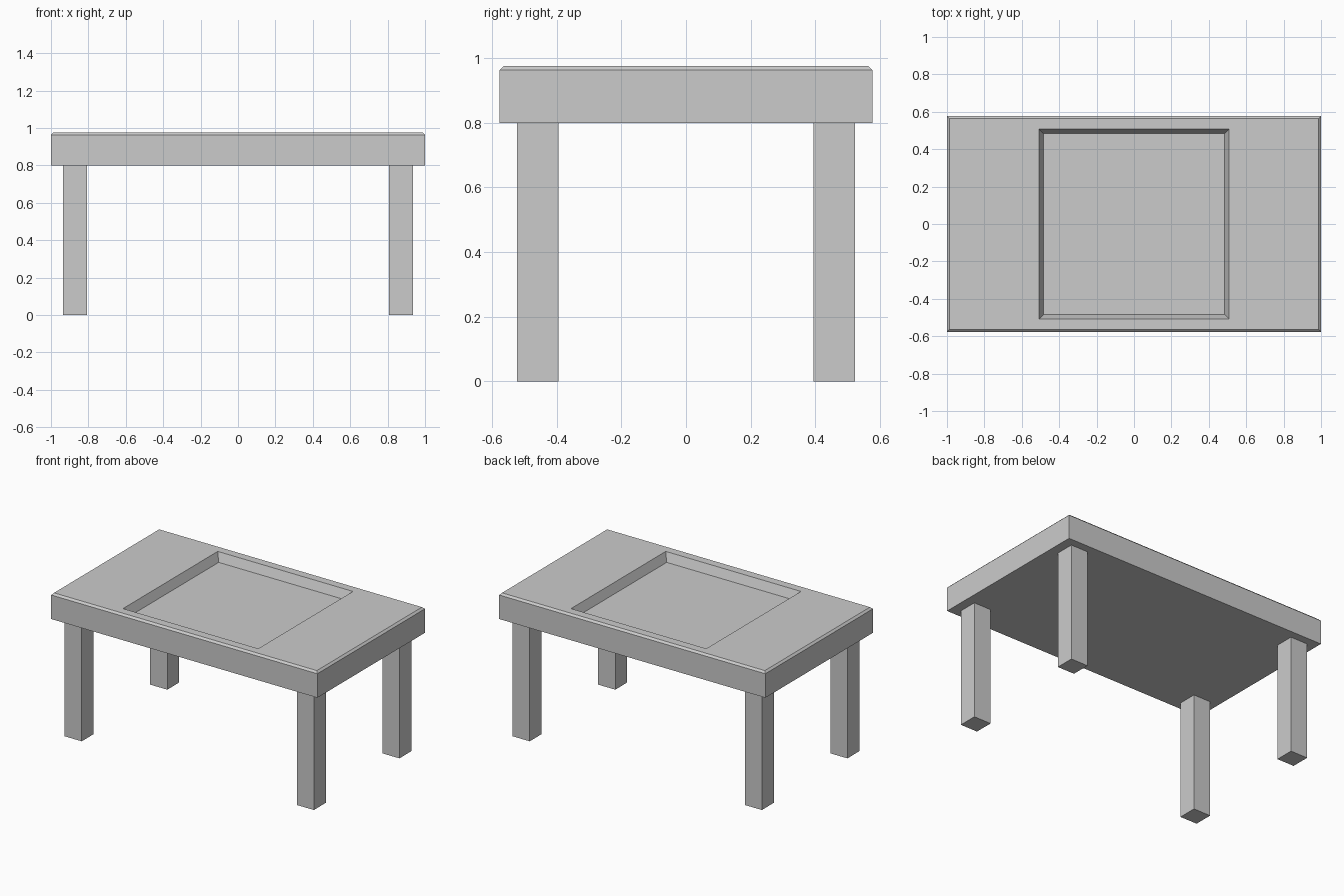
import bpy, bmesh

if "Cube" in bpy.data.objects:
    bpy.data.objects.remove(bpy.data.objects["Cube"])


def loft(name, rings):
    """Closed solid through rectangular rings (half_x, half_y, z)."""
    bm = bmesh.new()
    loops = [[bm.verts.new((sx * hx, sy * hy, z))
              for sx, sy in ((-1, -1), (1, -1), (1, 1), (-1, 1))]
             for hx, hy, z in rings]
    for a, b in zip(loops, loops[1:]):
        for i in range(4):
            j = (i + 1) % 4
            bm.faces.new((a[i], a[j], b[j], b[i]))
    bm.faces.new(loops[0][::-1])
    bm.faces.new(loops[-1])
    mesh = bpy.data.meshes.new(name)
    bm.to_mesh(mesh)
    bm.free()
    ob = bpy.data.objects.new(name, mesh)
    bpy.context.collection.objects.link(ob)
    return ob


# Thick top: sides, chamfered rim, then a sloped recess down to its floor
loft("table_top", [
    (1.0, 0.577, 0.80),
    (1.0, 0.577, 0.963),
    (0.987, 0.564, 0.976),
    (0.508, 0.508, 0.976),
    (0.484, 0.484, 0.917),
])

# Four square legs
for side, sx in (("left", -1), ("right", 1)):
    for end, sy in (("front", -1), ("back", 1)):
        leg = loft(f"{end}_{side}_leg", [(0.064, 0.064, 0), (0.064, 0.064, 0.80)])
        leg.location = (sx * 0.872, sy * 0.459, 0)
